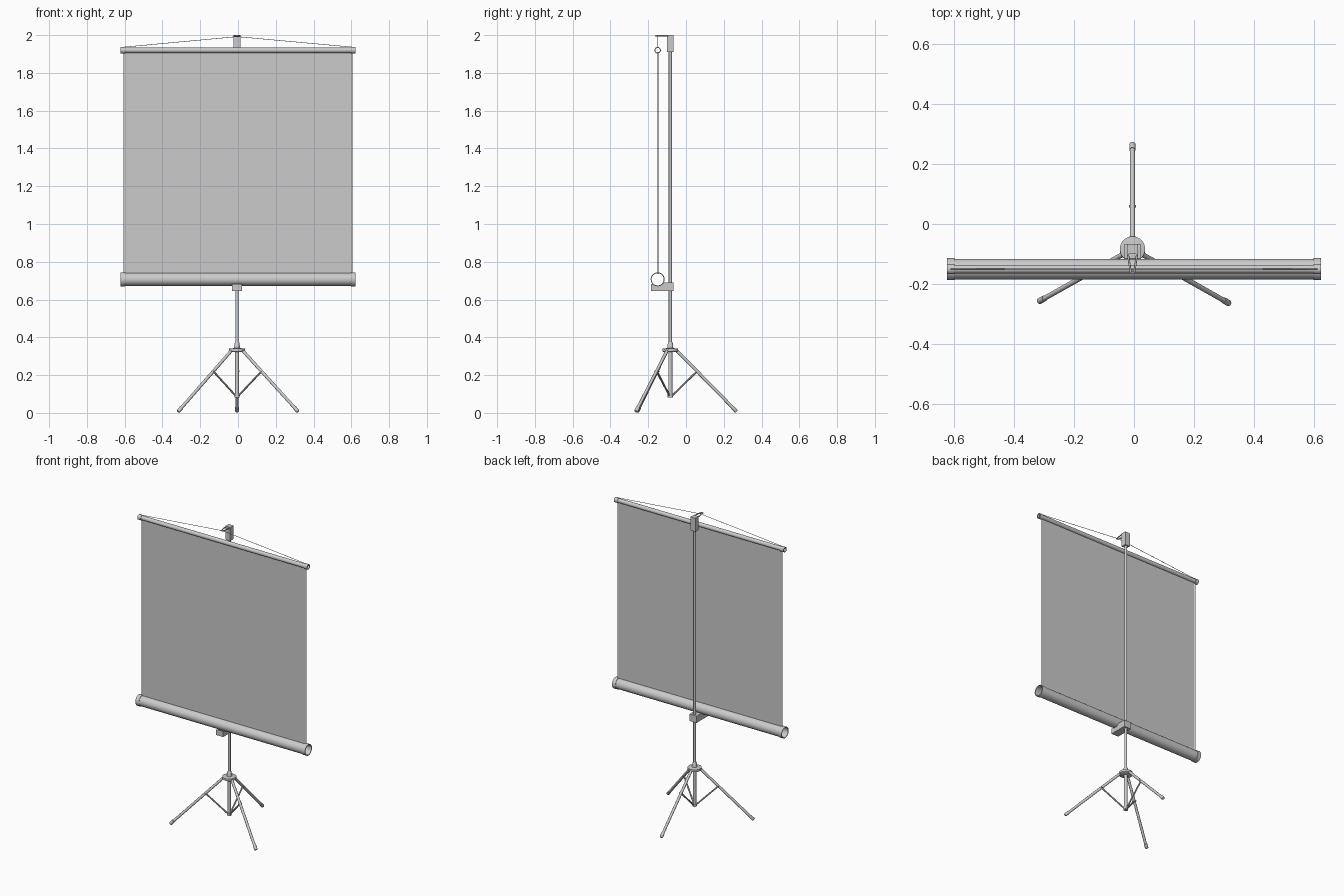
import bpy, bmesh, math
from mathutils import Vector

if "Cube" in bpy.data.objects:
    bpy.data.objects.remove(bpy.data.objects["Cube"])

HX, HY = -0.005, -0.083      # pole axis
SY = -0.15                   # screen plane


def make(name, verts, faces, smooth=False):
    me = bpy.data.meshes.new(name)
    me.from_pydata([tuple(v) for v in verts], [], faces)
    bm = bmesh.new()
    bm.from_mesh(me)
    bmesh.ops.recalc_face_normals(bm, faces=bm.faces)
    bm.to_mesh(me)
    bm.free()
    ob = bpy.data.objects.new(name, me)
    bpy.context.collection.objects.link(ob)
    if smooth:
        bpy.context.view_layer.objects.active = ob
        ob.select_set(True)
        bpy.ops.object.shade_smooth_by_angle(angle=math.radians(40))
        ob.select_set(False)
    return ob


def lathe(name, start, direction, profile, n=20, caps=True):
    """Surface of revolution: profile is (distance along axis, radius)."""
    start, d = Vector(start), Vector(direction).normalized()
    u = d.orthogonal().normalized()
    w = d.cross(u)
    verts, faces = [], []
    for t, r in profile:
        for i in range(n):
            a = 2 * math.pi * i / n
            verts.append(start + d * t + (u * math.cos(a) + w * math.sin(a)) * r)
    for k in range(len(profile) - 1):
        for i in range(n):
            j = (i + 1) % n
            faces.append((k * n + i, k * n + j, (k + 1) * n + j, (k + 1) * n + i))
    if caps:
        faces.append(tuple(range(n)))
        faces.append(tuple(range((len(profile) - 1) * n, len(profile) * n)))
    return make(name, verts, faces, True)


def rod(name, a, b, r, n=12):
    a, b = Vector(a), Vector(b)
    return lathe(name, a, b - a, [(0, r), ((b - a).length, r)], n)


def prism(name, outline, x0, x1):
    """Extrude a (y, z) outline along x."""
    n = len(outline)
    verts = [(x, y, z) for x in (x0, x1) for y, z in outline]
    faces = [tuple(range(n)), tuple(range(n, 2 * n))]
    faces += [(i, (i + 1) % n, n + (i + 1) % n, n + i) for i in range(n)]
    return make(name, verts, faces)


# screen fabric with slightly turned side edges
xs = [(-0.605, SY + 0.004), (-0.597, SY), (0.597, SY), (0.605, SY + 0.004)]
make("screen_fabric", [(x, y, z) for z in (0.735, 1.91) for x, y in xs],
     [(i, i + 1, i + 5, i + 4) for i in range(3)])

# roller housing and top bar: open tubes with end collars
for name, z, r, rc in (("roller_housing", 0.707, 0.034, 0.037), ("top_bar", 1.920, 0.014, 0.017)):
    lathe(name, (-0.61, SY, z), (1, 0, 0), [(0, r), (1.22, r)], 32, False)
    for s in (-1, 1):
        lathe(name + "_end_collar", (s * 0.597, SY, z), (s, 0, 0),
              [(0, r), (0, rc), (0.025, rc), (0.025, r - 0.002), (0, r - 0.002)], 32, False)

# hanging cord
for s in (-1, 1):
    rod("hanging_cord", (s * 0.61, SY, 1.936), (HX, SY, 1.992), 0.0015, 6)

# pole
rod("upper_pole", (HX, HY, 0.35), (HX, HY, 1.96), 0.0085, 20)
rod("lower_pole", (HX, HY, 0.085), (HX, HY, 0.36), 0.0105, 20)
rod("bottom_collar", (HX, HY, 0.082), (HX, HY, 0.1), 0.014, 20)

# tripod hub
lathe("tripod_hub", (HX, HY, 0.322), (0, 0, 1),
      [(0, 0.036), (0.004, 0.042), (0.018, 0.042), (0.021, 0.016), (0.048, 0.013), (0.052, 0.0105)], 28)

# carriage block under the roller
prism("carriage_block", [(-0.185, 0.645), (-0.066, 0.645), (-0.066, 0.69),
                         (-0.115, 0.69), (-0.135, 0.675), (-0.165, 0.675), (-0.185, 0.682)],
      HX - 0.026, HX + 0.026)

# pole-top bracket and hook loop
prism("top_bracket", [(-0.1, 1.91), (-0.066, 1.91), (-0.066, 2.0), (-0.1, 2.0)],
      HX - 0.018, HX + 0.018)
for s in (-1, 1):
    rod("hook_side", (HX + s * 0.016, -0.095, 1.996), (HX + s * 0.006, -0.16, 1.996), 0.0035)
rod("hook_tip", (HX - 0.008, -0.161, 1.996), (HX + 0.008, -0.161, 1.996), 0.0035)

# three legs with braces
for foot in ((-0.317, -0.258, 0.007), (0.318, -0.265, 0.007), (HX, 0.268, 0.007)):
    foot = Vector(foot)
    out = Vector((foot.x - HX, foot.y - HY, 0)).normalized()
    hip = Vector((HX, HY, 0.33)) + out * 0.034
    d = (hip - foot).normalized()
    rod("leg", foot + d * 0.01, hip, 0.0085)
    lathe("leg_foot", foot, d, [(0, 0.008), (0.004, 0.0105), (0.03, 0.0105), (0.03, 0.008)], 12)
    joint = hip.lerp(foot, 0.34)
    rod("leg_brace", Vector((HX, HY, 0.092)) + out * 0.01, joint, 0.005, 8)
    side = out.cross(Vector((0, 0, 1))) * 0.012
    rod("brace_pin", joint - side, joint + side, 0.004, 8)
    rod("hip_pin", hip - side, hip + side, 0.008)
